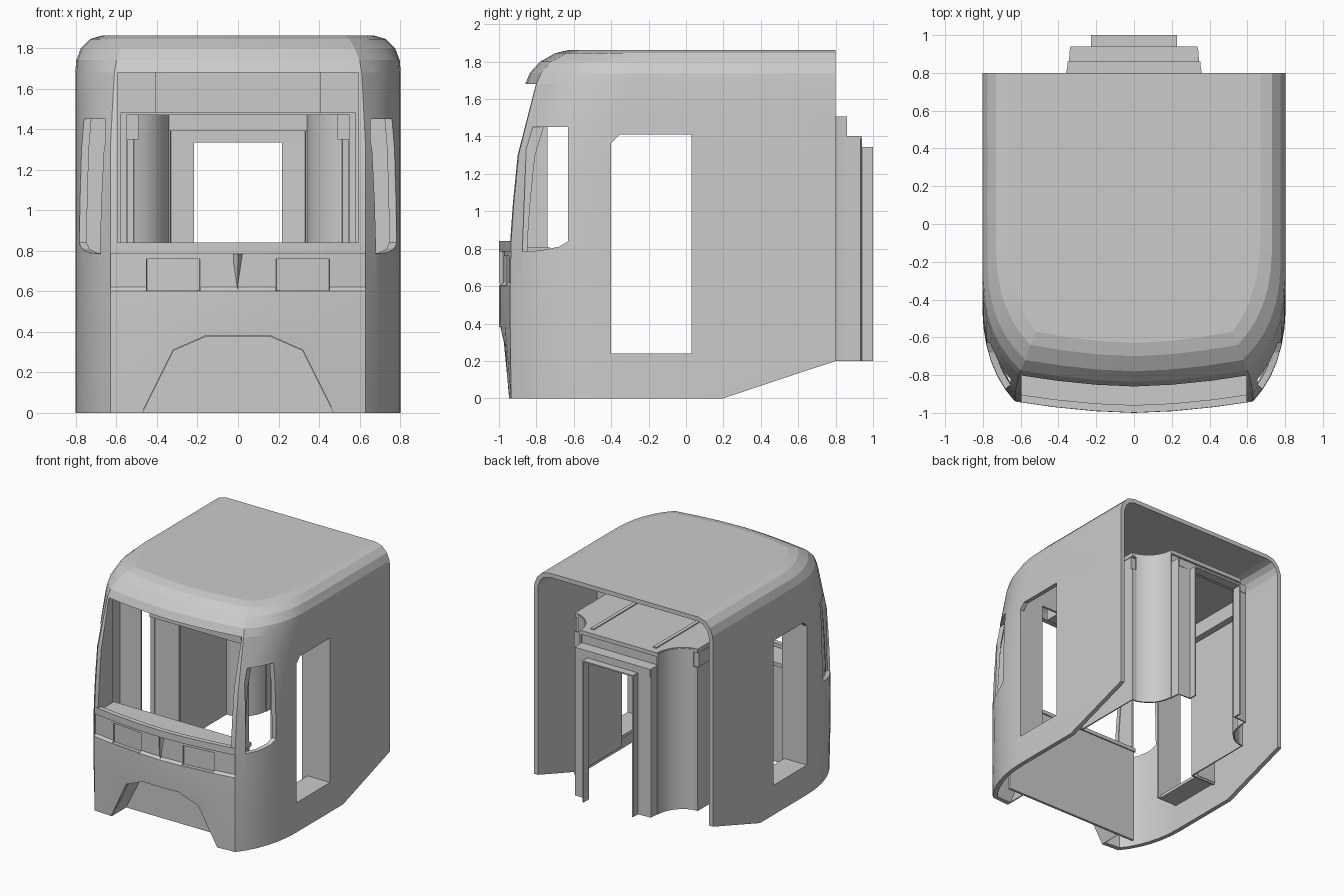
import bpy, bmesh, math
from mathutils import Vector

if "Cube" in bpy.data.objects:
    bpy.data.objects.remove(bpy.data.objects["Cube"])


def make(name, verts, faces, fix=True):
    me = bpy.data.meshes.new(name)
    me.from_pydata([Vector(v) for v in verts], [], faces)
    if fix:
        bm = bmesh.new()
        bm.from_mesh(me)
        bmesh.ops.recalc_face_normals(bm, faces=bm.faces)
        bm.to_mesh(me)
        bm.free()
    ob = bpy.data.objects.new(name, me)
    bpy.context.collection.objects.link(ob)
    return ob


def prism(name, pts, axis, a, b):
    """Extrude a 2D polygon along an axis from a to b."""
    put = {'x': lambda p, t: (t, p[0], p[1]),
           'y': lambda p, t: (p[0], t, p[1]),
           'z': lambda p, t: (p[0], p[1], t)}[axis]
    n = len(pts)
    verts = [put(p, a) for p in pts] + [put(p, b) for p in pts]
    faces = [tuple(range(n)), tuple(range(n, 2 * n))[::-1]]
    faces += [(i, (i + 1) % n, n + (i + 1) % n, n + i) for i in range(n)]
    return make(name, verts, faces)


def box(name, x0, x1, y0, y1, z0, z1):
    return prism(name, [(x0, y0), (x1, y0), (x1, y1), (x0, y1)], 'z', z0, z1)


def apply_mod(ob, kind, **kw):
    m = ob.modifiers.new(kind, kind)
    for k, v in kw.items():
        setattr(m, k, v)
    bpy.context.view_layer.objects.active = ob
    bpy.ops.object.modifier_apply(modifier=m.name)


def cut(ob, cutter):
    apply_mod(ob, 'BOOLEAN', object=cutter, operation='DIFFERENCE', solver='EXACT')
    bpy.data.objects.remove(cutter)


def smooth(ob, angle=25):
    bpy.ops.object.select_all(action='DESELECT')
    ob.select_set(True)
    bpy.context.view_layer.objects.active = ob
    bpy.ops.object.shade_smooth_by_angle(angle=math.radians(angle))


# --- outer shell: bowed plan sections lofted upward ---
# z, half width, nose y, bow depth, front half width
LEVELS = [(0, .803, -.965, .03, .63), (.4, .803, -1, .06, .63), (.6, .803, -1, .06, .63),
          (.84, .803, -.995, .06, .63), (1.05, .803, -.98, .06, .63), (1.3, .803, -.955, .06, .63),
          (1.5, .803, -.905, .06, .62), (1.68, .803, -.86, .06, .61), (1.74, .798, -.835, .06, .6),
          (1.8, .775, -.78, .06, .575), (1.845, .73, -.7, .06, .55), (1.862, .67, -.63, .06, .52)]


def section(w, yf, bow, xf):
    half = [(xf * t, yf + bow * t ** 1.7) for t in (.33, .67, 1)]
    p0, p1, p2 = Vector(half[-1]), Vector((w - .005, yf + .24)), Vector((w, yf + .55))
    for i in range(1, 7):
        t = i / 6
        half.append(tuple(p0 * (1 - t) ** 2 + p1 * 2 * t * (1 - t) + p2 * t * t))
    half.append((w, .8))
    return [(-x, y) for x, y in half[::-1]] + [(0, yf)] + half


rows = [[(x, y, L[0]) for x, y in section(*L[1:])] for L in LEVELS]
n = len(rows[0])
faces = [(k * n + i, k * n + i + 1, (k + 1) * n + i + 1, (k + 1) * n + i)
         for k in range(len(rows) - 1) for i in range(n - 1)]
faces.append(tuple(range((len(rows) - 1) * n, len(rows) * n)))
shell = make("cab_shell", [v for r in rows for v in r], faces, fix=False)
apply_mod(shell, 'SOLIDIFY', thickness=.035, offset=-1, use_even_offset=True)

# openings: windscreen, doors, sloped underside, front arch
cut(shell, box("cutter", -.595, .595, -1.2, -.6, .84, 1.68))
cut(shell, prism("cutter", [(-.4, .24), (.03, .24), (.03, 1.41), (-.355, 1.41), (-.4, 1.365)], 'x', -1, 1))
cut(shell, prism("cutter", [(.2, 0), (.9, .233), (.9, -.2), (.2, -.2)], 'x', -1, 1))
ARCH = [(-.475, 0), (-.32, .31), (-.16, .38), (.16, .38), (.32, .31), (.475, 0)]
cut(shell, prism("cutter", [(-.575, -.2)] + ARCH + [(.575, -.2)], 'y', -1.2, -.75))
nose = [(x, y - .004) for x, y in section(.803, -.995, .06, .63) if abs(x) < .632]
# shallow recessed band with a sloping lower edge
band = [(x, y + .017, .62) for x, y in nose] + [(x, y + .017, .785) for x, y in nose]
band += [(x, y - .1, .5) for x, y in nose] + [(x, y - .1, .785) for x, y in nose]
k = len(nose)
bf = [(a + i, a + i + 1, b + i + 1, b + i) for a, b in ((0, k), (k, 3 * k), (3 * k, 2 * k), (2 * k, 0))
      for i in range(k - 1)]
cut(shell, make("cutter", band, bf + [(0, k, 3 * k, 2 * k), (k - 1, 2 * k - 1, 4 * k - 1, 3 * k - 1)]))
for s in (-1, 1):
    # corner windows and lamp pockets
    cut(shell, prism("cutter", [(-.85, 1.45), (-.63, 1.45), (-.63, .84), (-.68, .81), (-.78, .79), (-.875, .785)],
                     'x', s * .655, s * 1))
    cut(shell, prism("cutter", [(s * .17, -1.1), (s * .19, -.962), (s * .45, -.935), (s * .46, -1.1)],
                     'z', .605, .76))
smooth(shell, 9)

# --- front details ---
prism("windscreen_ledge", nose + [(x, y + .04) for x, y in nose[::-1]], 'z', .785, .84)
make("centre_keel", [(-.03, -.975, .79), (.03, -.975, .79), (0, -1, .79), (0, -1, .62), (0, -.975, .58)],
     [(0, 1, 2), (0, 2, 3, 4), (2, 1, 4, 3), (1, 0, 4)])
prism("dashboard", [(x, y + .03) for x, y in nose] + [(.63, -.73), (-.63, -.73)], 'z', .78, .81)
box("dash_back_panel", -.62, .62, -.76, -.74, 0, .8)

# arch lining running back to the panel
m = len(ARCH)
arch = make("arch_lining", [(x, -.94, z) for x, z in ARCH] + [(x, -.745, z) for x, z in ARCH],
            [(i, i + 1, m + i + 1, m + i) for i in range(m - 1)])
apply_mod(arch, 'SOLIDIFY', thickness=.008, offset=0)

for s in (-1, 1):
    # lining beside the windscreen, door sill, wall in front of each door
    prism("pillar_lining", [(-.91, .24), (-.74, .24), (-.74, 1.68), (-.78, 1.68), (-.86, 1.45), (-.91, .9)],
          'x', s * .6, s * .615)
    box("door_sill", min(s * .6, s * .79), max(s * .6, s * .79), -.41, .05, .215, .24)
    prism("door_front_wall", [(s * .58, .215), (s * .78, .215), (s * .78, 1.74), (s * .72, 1.81), (s * .58, 1.83)],
          'y', -.415, -.4)

# --- partition behind the doors ---
prism("partition", [(-.78, .2), (-.55, .2), (-.55, 1.47), (.55, 1.47), (.55, .2), (.78, .2),
                    (.78, 1.74), (.74, 1.8), (.66, 1.84), (-.66, 1.84), (-.74, 1.8), (-.78, 1.74)],
      'y', .032, .045)

# overhead panel above the windscreen with set-back ends
over = [(-.6, -.42), (-.41, -.42), (-.41, -.55), (.41, -.55), (.41, -.42), (.6, -.42)]
prism("overhead_panel", over + [(.6, -.4), (-.6, -.4)], 'z', 1.48, 1.72)

# --- vestibule walls: straight side, curved column, stepped doorway ---
arc = [(.575 + .23 * math.cos(a), .86 + .23 * math.sin(a))
       for a in [math.radians(255 - 75 * i / 8) for i in range(9)]]
side = [(.55, .04), (.55, arc[0][1])] + arc


def wall(name, path, top, s):
    k = len(path)
    ob = make(name, [(s * x, y, z) for z in (.2, top) for x, y in path],
              [(i, i + 1, k + i + 1, k + i) for i in range(k - 1)])
    apply_mod(ob, 'SOLIDIFY', thickness=.012, offset=0)
    smooth(ob)


for s in (-1, 1):
    wall("vestibule_side", side[:3], 1.36, s)
    wall("vestibule_column", arc, 1.5, s)
    box("column_cap", min(s * .49, s * .55), max(s * .49, s * .55), .04, .62, 1.35, 1.47)
    wall("door_surround", [(.34, .84), (.335, .93), (.222, .935)], 1.4, s)
    wall("door_jamb", [(.222, .93), (.222, 1)], 1.34, s)
    box("ceiling_rail", s * .28 - .015, s * .28 + .015, .06, .8, 1.505, 1.515)

# ceilings and headers step down toward the gangway
prism("vestibule_ceiling", side + [(-x, y) for x, y in side[::-1]], 'z', 1.475, 1.507)
box("outer_header", -.345, .345, .83, .845, 1.39, 1.507)
box("middle_ceiling", -.34, .34, .84, .935, 1.39, 1.402)
box("inner_header", -.335, .335, .925, .94, 1.335, 1.402)
box("inner_ceiling", -.225, .225, .93, 1, 1.335, 1.345)
